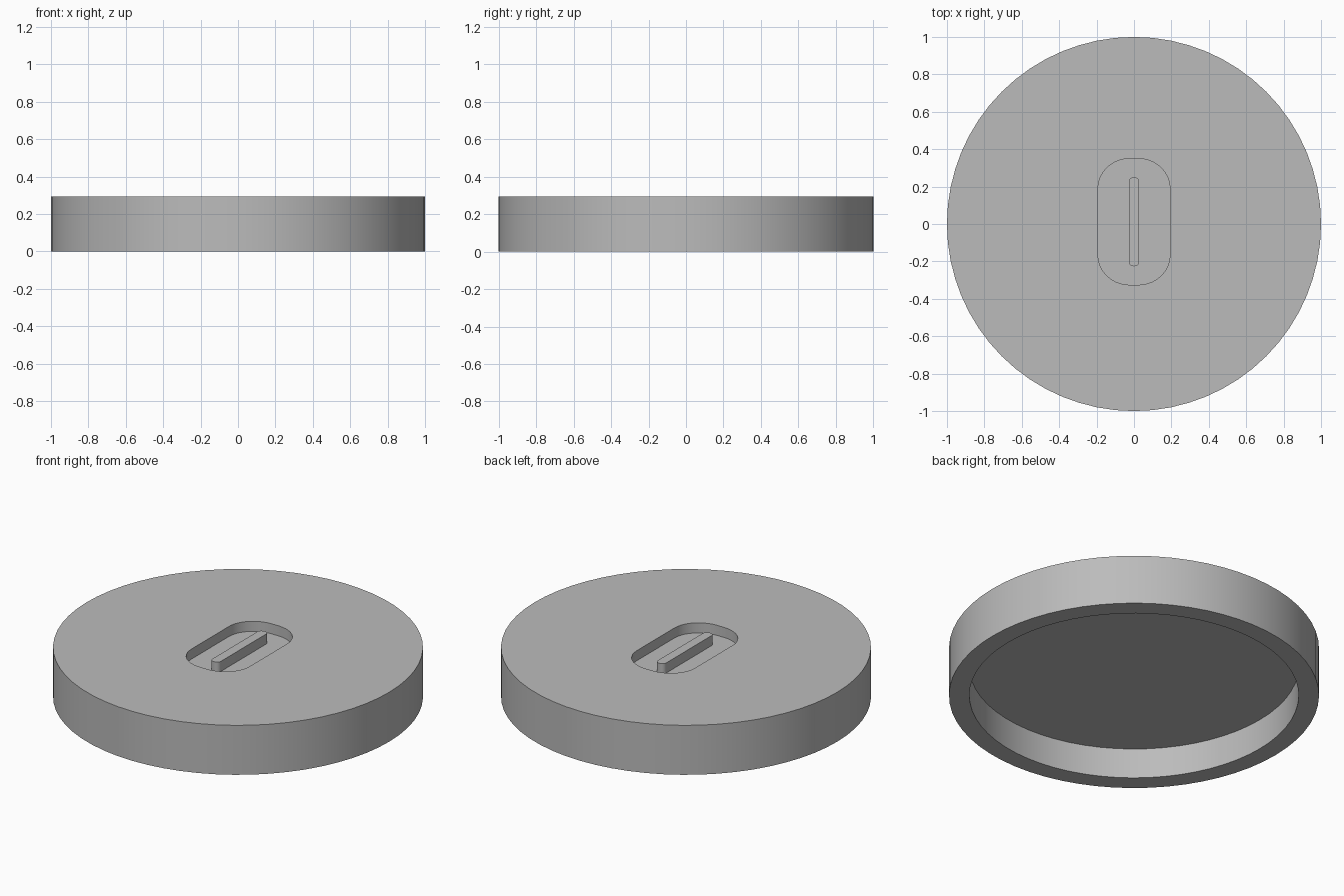
import bpy
import bmesh
from math import cos, sin, pi, radians

old = bpy.data.objects.get("Cube")
if old:
    bpy.data.objects.remove(old, do_unlink=True)

HEIGHT, CEILING, FLOOR = 0.295, 0.18, 0.235
CENTRE_Y = 0.012

grey = bpy.data.materials.new("plain grey")
grey.use_nodes = True
colour = (0.5, 0.5, 0.5, 1)
grey.diffuse_color = colour
grey.node_tree.nodes["Principled BSDF"].inputs["Base Color"].default_value = colour


def circle(radius, count=64):
    return [(radius * cos(2 * pi * i / count), radius * sin(2 * pi * i / count))
            for i in range(count)]


def rounded_slot(width, length, rx, ry, steps=10):
    """Outline of a rectangle with elliptical corners."""
    points = []
    for quarter, (sx, sy) in enumerate([(1, 1), (-1, 1), (-1, -1), (1, -1)]):
        for i in range(steps + 1):
            a = (quarter + i / steps) * pi / 2
            points.append((sx * (width / 2 - rx) + rx * cos(a),
                           sy * (length / 2 - ry) + ry * sin(a) + CENTRE_Y))
    return points


def extrude(name, outline, bottom, top):
    """Solid prism standing on an outline."""
    bm = bmesh.new()
    base = bm.faces.new([bm.verts.new((x, y, bottom)) for x, y in outline])
    moved = bmesh.ops.extrude_face_region(bm, geom=[base], use_keep_orig=True)["geom"]
    bmesh.ops.translate(bm, vec=(0, 0, top - bottom),
                        verts=[v for v in moved if isinstance(v, bmesh.types.BMVert)])
    bmesh.ops.recalc_face_normals(bm, faces=bm.faces)
    mesh = bpy.data.meshes.new(name)
    bm.to_mesh(mesh)
    bm.free()
    mesh.materials.append(grey)
    obj = bpy.data.objects.new(name, mesh)
    bpy.context.collection.objects.link(obj)
    return obj


def select_only(obj):
    bpy.ops.object.select_all(action='DESELECT')
    obj.select_set(True)
    bpy.context.view_layer.objects.active = obj


def carve(body, cutter):
    """Subtract the cutter, then discard it."""
    cutter.hide_render = True
    cut = body.modifiers.new("cut", 'BOOLEAN')
    cut.operation, cut.solver, cut.object = 'DIFFERENCE', 'EXACT', cutter
    select_only(body)
    bpy.ops.object.modifier_apply(modifier=cut.name)
    bpy.data.objects.remove(cutter, do_unlink=True)


# Round cap, hollow underneath, with a finger pocket in the top
cap = extrude("round_cap", circle(1), 0, HEIGHT)
carve(cap, extrude("hollow_cutter", circle(0.89), -0.1, CEILING))
carve(cap, extrude("pocket_cutter", rounded_slot(0.385, 0.675, 0.17, 0.16), FLOOR, 0.5))

# Grip rib rising from the pocket floor to the top surface
rib = extrude("grip_rib", rounded_slot(0.056, 0.476, 0.026, 0.026, 6), FLOOR - 0.01, HEIGHT)

for part in (cap, rib):
    select_only(part)
    bpy.ops.object.shade_smooth_by_angle(angle=radians(30))
